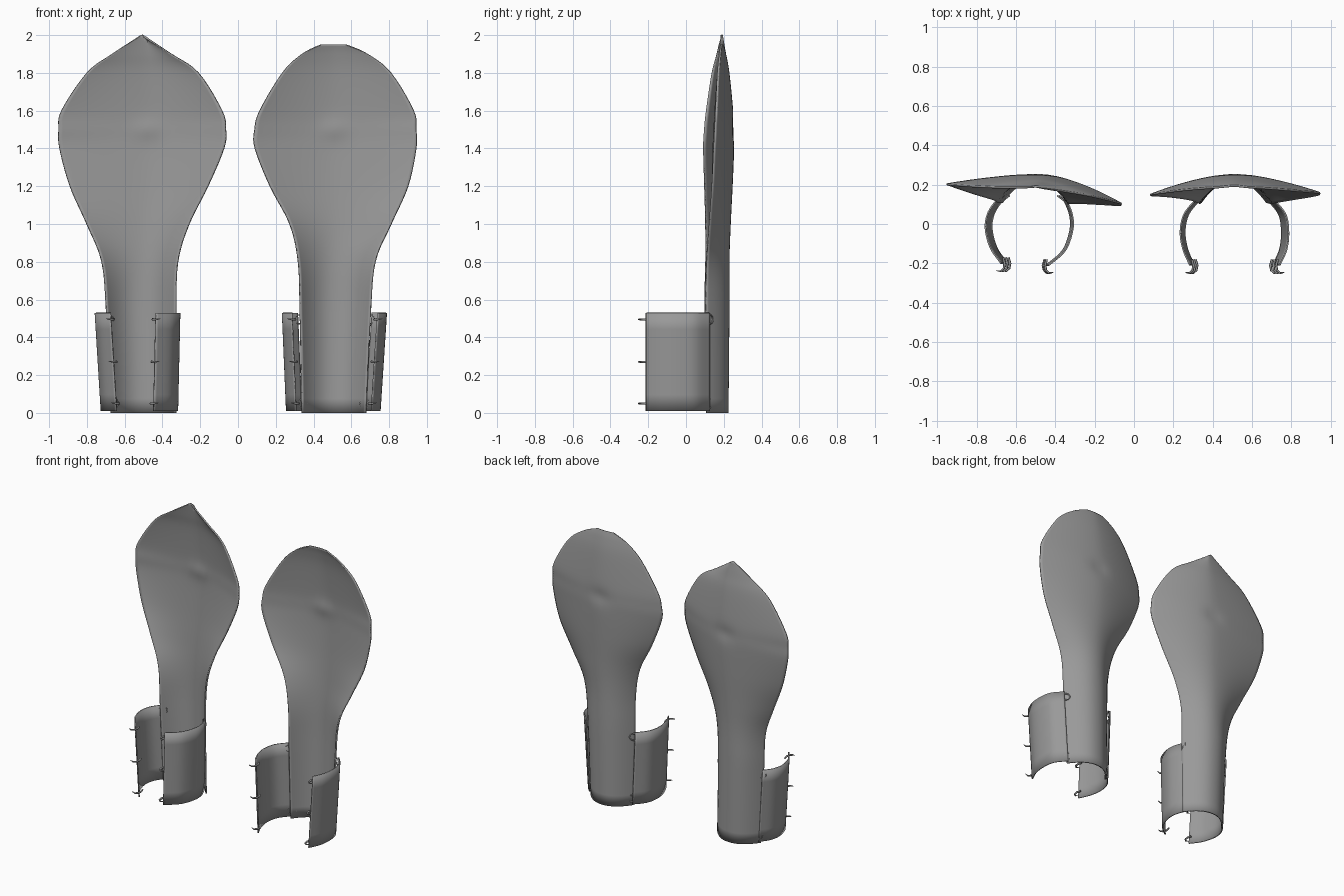
import bpy
import math
from mathutils import Vector

default_cube = bpy.data.objects.get("Cube")
if default_cube:
    bpy.data.objects.remove(default_cube, do_unlink=True)


def make_material(name, grey):
    material = bpy.data.materials.new(name)
    material.use_nodes = True
    colour = (grey, grey, grey, 1)
    material.diffuse_color = colour
    material.node_tree.nodes["Principled BSDF"].inputs["Base Color"].default_value = colour
    return material


metal = make_material("grey metal", 0.32)


def smooth_rows(rows, steps):
    """Resample a list of tuples with a Catmull-Rom spline."""
    points = [Vector(row) for row in rows]
    last = len(points) - 1
    result = []
    for i in range(last):
        a, b = points[max(i - 1, 0)], points[i]
        c, d = points[i + 1], points[min(i + 2, last)]
        for step in range(steps):
            t = step / steps
            result.append(b + (c - a) * (t / 2)
                          + (a * 2 - b * 5 + c * 4 - d) * (t * t / 2)
                          + (b * 3 - a - c * 3 + d) * (t ** 3 / 2))
    return result + [points[last]]


def make_sheet(name, grid, thickness):
    """Thin smooth sheet through a grid of points."""
    columns = len(grid[0])
    vertices = [point for row in grid for point in row]
    faces = []
    for r in range(len(grid) - 1):
        for c in range(columns - 1):
            a = r * columns + c
            faces.append((a, a + 1, a + columns + 1, a + columns))
    mesh = bpy.data.meshes.new(name)
    mesh.from_pydata(vertices, [], faces)
    mesh.materials.append(metal)
    obj = bpy.data.objects.new(name, mesh)
    bpy.context.collection.objects.link(obj)
    solid = obj.modifiers.new("thickness", 'SOLIDIFY')
    solid.thickness = thickness
    solid.offset = 0
    finish(obj)
    return obj


def finish(obj):
    bpy.ops.object.select_all(action='DESELECT')
    obj.select_set(True)
    bpy.context.view_layer.objects.active = obj
    bpy.ops.object.shade_smooth_by_angle(angle=math.radians(40))


def make_wire(name, points, radii, cyclic=False):
    """Round wire along a path, tapering by the given radii."""
    curve = bpy.data.curves.new(name, 'CURVE')
    curve.dimensions = '3D'
    curve.bevel_depth = 1
    curve.bevel_resolution = 1
    curve.use_fill_caps = True
    spline = curve.splines.new('POLY')
    spline.points.add(len(points) - 1)
    for slot, point, radius in zip(spline.points, points, radii):
        slot.co = (*point, 1)
        slot.radius = radius
    spline.use_cyclic_u = cyclic
    curve.materials.append(metal)
    obj = bpy.data.objects.new(name, curve)
    bpy.context.collection.objects.link(obj)


def make_plate(name, rows, peak):
    """Fan plate; each row is (height, left x, right x, left y, right y, back y)."""
    grid = []
    columns = 24
    # The spline works on two halves of each row, sides and depths
    sides = smooth_rows([row[:3] for row in rows], 5)
    depths = smooth_rows([row[3:] for row in rows], 5)
    for (z, left, right), (left_y, right_y, back) in zip(sides, depths):
        line = []
        flare = min(max((z - 0.6) / 0.8, 0), 1)
        power = 2.2 - 0.6 * flare
        middle = (left + right) / 2 * (1 - flare) + min(max(peak, left), right) * flare
        for c in range(columns + 1):
            u = 2 * c / columns - 1
            u = math.sin(u * math.pi / 2) * 0.5 + u * 0.5
            side_x, side_y = (left, left_y) if u < 0 else (right, right_y)
            x = middle + (side_x - middle) * abs(u)
            y = back + (side_y - back) * abs(u) ** power
            # Shallow hammered dent in the broad part
            y -= 0.012 * math.exp(-((x - peak) ** 2 + (z - 1.5) ** 2) / 0.003)
            line.append((x, y, z))
        grid.append(line)
    make_sheet(name, grid, 0.01)


def make_flap(name, path, shift):
    """Curved wrist flap with claws on its front edge and rings at the hinge."""
    arc = smooth_rows(path, 5)
    height = 0.52
    grid = []
    for r in range(7):
        t = r / 6
        grid.append([(p.x + shift * (1 - t), p.y, 0.01 + height * t) for p in arc])
    make_sheet(name, grid, 0.008)
    hinge, front = arc[0], arc[-1]
    side = 1 if path[2][0] > hinge.x else -1
    for label, z in (("lower", 0.05), ("middle", 0.27), ("upper", 0.495)):
        x = front.x + shift * (1 - z / height)
        claw = [(x - side * 0.008, front.y + 0.03, z), (x - side * 0.016, front.y, z),
                (x - side * 0.012, front.y - 0.025, z), (x + side * 0.004, front.y - 0.04, z),
                (x + side * 0.025, front.y - 0.037, z + 0.004)]
        make_wire(f"{name}_{label}_claw", claw, (0.006, 0.007, 0.006, 0.005, 0.002))
        if label == "middle":
            continue
        x = hinge.x + shift * (1 - z / height) - side * 0.008
        ring = []
        for k in range(14):
            a = math.tau * k / 14
            ring.append((x + side * 0.024 * math.cos(a), hinge.y - 0.018 * math.cos(a),
                         z + 0.024 * math.sin(a)))
        make_wire(f"{name}_{label}_ring", ring, [0.004] * 14, True)


# Broad plates
heights = (0, 0.53, 0.8, 1, 1.2, 1.4, 1.5, 1.6, 1.8, 1.9)
backs = (0.22, 0.225, 0.225, 0.232, 0.242, 0.25, 0.25, 0.245, 0.225, 0.207)


def rows_for(lefts, rights, left_ys, right_ys, tip):
    return list(zip(heights, lefts, rights, left_ys, right_ys, backs)) + [tip]


make_plate("right_plate", rows_for(
    (-.67, -.695, -.72, -.8, -.89, -.945, -.95, -.935, -.8, -.665),
    (-.33, -.33, -.32, -.26, -.16, -.075, -.065, -.085, -.21, -.355),
    (.11, .11, .125, .15, .18, .2, .2, .2, .19, .185),
    (.11, .1, .105, .105, .1, .095, .1, .11, .14, .165),
    (2, -.512, -.508, .187, .187, .19)), -0.48)
make_plate("left_plate", rows_for(
    (.34, .33, .32, .275, .17, .09, .088, .115, .235, .34),
    (.675, .7, .725, .81, .9, .943, .943, .93, .81, .685),
    (.11, .105, .11, .125, .14, .145, .15, .155, .17, .18),
    (.11, .105, .11, .125, .14, .15, .155, .16, .17, .18),
    (1.95, .44, .57, .187, .187, .193)), 0.51)

# Wrist flaps, each drawn from the hinge to the front edge
make_flap("right_outer_flap", [
    (-.695, .125), (-.74, .06), (-.755, -.02), (-.73, -.12), (-.675, -.2)], 0.032)
make_flap("right_inner_flap", [
    (-.345, .125), (-.315, .05), (-.312, -.03), (-.35, -.135), (-.435, -.21)], -0.012)
make_flap("left_inner_flap", [
    (.315, .125), (.255, .05), (.236, -.04), (.25, -.13), (.285, -.21)], 0.022)
make_flap("left_outer_flap", [
    (.71, .125), (.77, .05), (.785, -.04), (.775, -.13), (.74, -.21)], -0.034)
